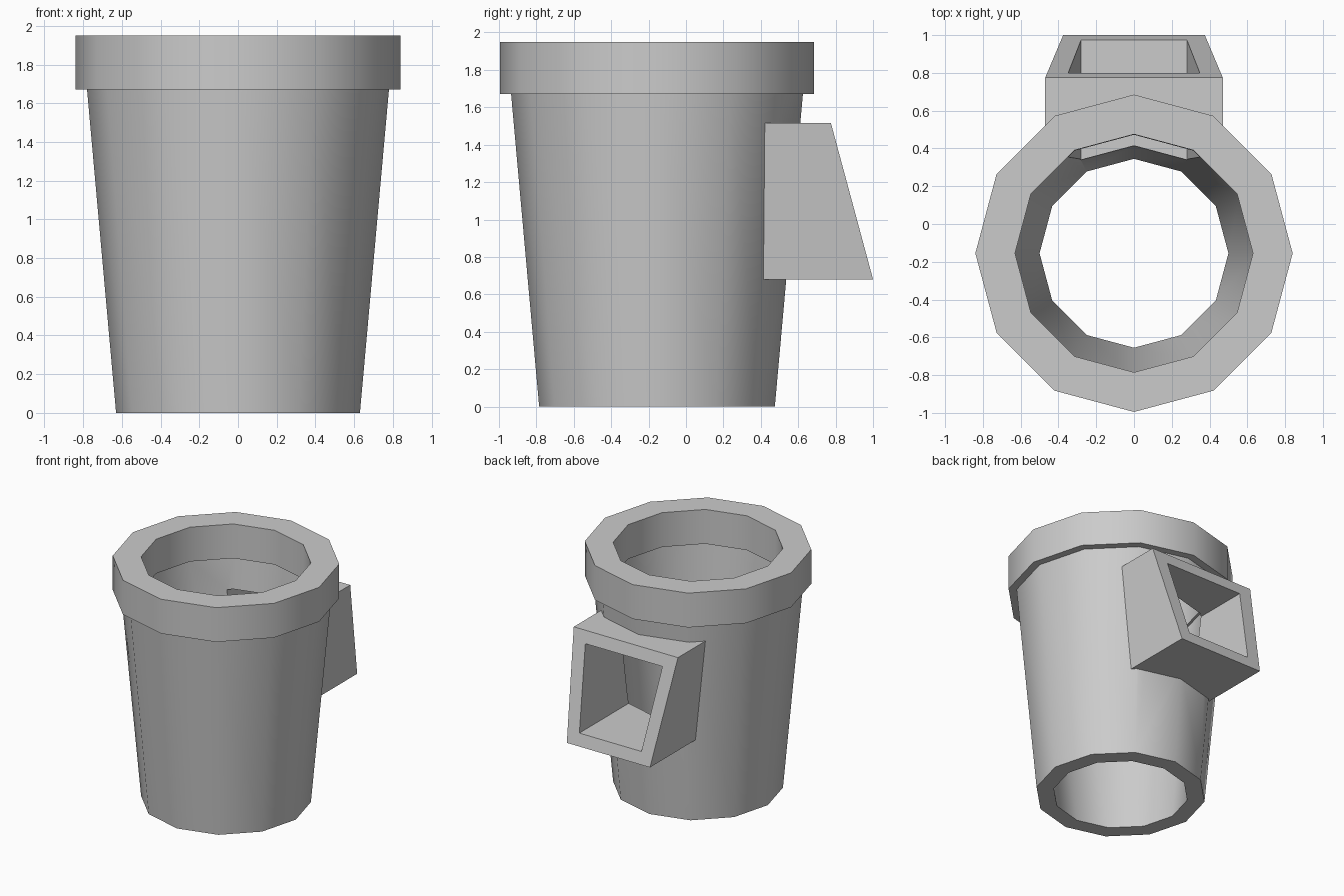
import bpy
import bmesh
from math import sin, cos, tau, radians

cube = bpy.data.objects.get("Cube")
if cube:
    bpy.data.objects.remove(cube, do_unlink=True)

SIDES = 12
POT_Y = -0.155

grey = bpy.data.materials.new("light grey")
grey.use_nodes = True
colour = (0.6, 0.6, 0.6, 1)
grey.diffuse_color = colour
grey.node_tree.nodes["Principled BSDF"].inputs["Base Color"].default_value = colour


def finish(name, bm):
    bmesh.ops.recalc_face_normals(bm, faces=bm.faces)
    mesh = bpy.data.meshes.new(name)
    bm.to_mesh(mesh)
    bm.free()
    mesh.materials.append(grey)
    obj = bpy.data.objects.new(name, mesh)
    bpy.context.collection.objects.link(obj)
    return obj


def lathe(name, profile, hollow):
    """Turn a (radius, z) profile; hollow closes the profile, otherwise the ends are capped."""
    bm = bmesh.new()
    rings = [[bm.verts.new((r * sin(tau * i / SIDES), POT_Y + r * cos(tau * i / SIDES), z))
              for i in range(SIDES)] for r, z in profile]
    pairs = list(zip(rings, rings[1:]))
    if hollow:
        pairs.append((rings[-1], rings[0]))
    else:
        bm.faces.new(rings[0])
        bm.faces.new(rings[-1])
    for a, b in pairs:
        for i in range(SIDES):
            j = (i + 1) % SIDES
            bm.faces.new((a[i], a[j], b[j], b[i]))
    return finish(name, bm)


def wedge(name, bottom, top, y_in):
    """Block with a trapezoid section; bottom and top are (half width, outer y, z)."""
    bm = bmesh.new()
    (wb, yb, zb), (wt, yt, zt) = bottom, top
    inner = [bm.verts.new(c) for c in
             ((-wb, y_in, zb), (wb, y_in, zb), (wt, y_in, zt), (-wt, y_in, zt))]
    outer = [bm.verts.new(c) for c in
             ((-wb, yb, zb), (wb, yb, zb), (wt, yt, zt), (-wt, yt, zt))]
    bm.faces.new(inner)
    bm.faces.new(outer)
    for i in range(4):
        j = (i + 1) % 4
        bm.faces.new((inner[i], inner[j], outer[j], outer[i]))
    return finish(name, bm)


def activate(obj):
    bpy.ops.object.select_all(action='DESELECT')
    obj.select_set(True)
    bpy.context.view_layer.objects.active = obj


def cut(obj, cutter):
    activate(obj)
    mod = obj.modifiers.new("cut", 'BOOLEAN')
    mod.operation = 'DIFFERENCE'
    mod.solver = 'EXACT'
    mod.object = cutter
    bpy.ops.object.modifier_apply(modifier=mod.name)


# Tapered open tube with a thick rim
pot = lathe("tapered_pot", [(0.63, 0), (0.78, 1.67), (0.84, 1.67), (0.84, 1.95),
                            (0.63, 1.95), (0.63, 1.67), (0.65, 1.67), (0.5, 0)], True)

# Slanted square spout at the back
spout = wedge("back_spout", (0.375, 1.0, 0.68), (0.47, 0.775, 1.515), 0.2)

# Cutters: filled pot core and the passage through spout and wall
core = lathe("core_cutter", [(0.6, 0), (0.75, 1.67)], False)
passage = wedge("passage_cutter", (0.28, 1.2, 0.775), (0.348, 1.2, 1.42), 0.0)

cut(spout, core)
cut(spout, passage)
cut(pot, passage)
for helper in (core, passage):
    bpy.data.objects.remove(helper, do_unlink=True)

# Smooth walls, crisp rims
for obj in (pot, spout):
    activate(obj)
    bpy.ops.object.shade_smooth_by_angle(angle=radians(35))
